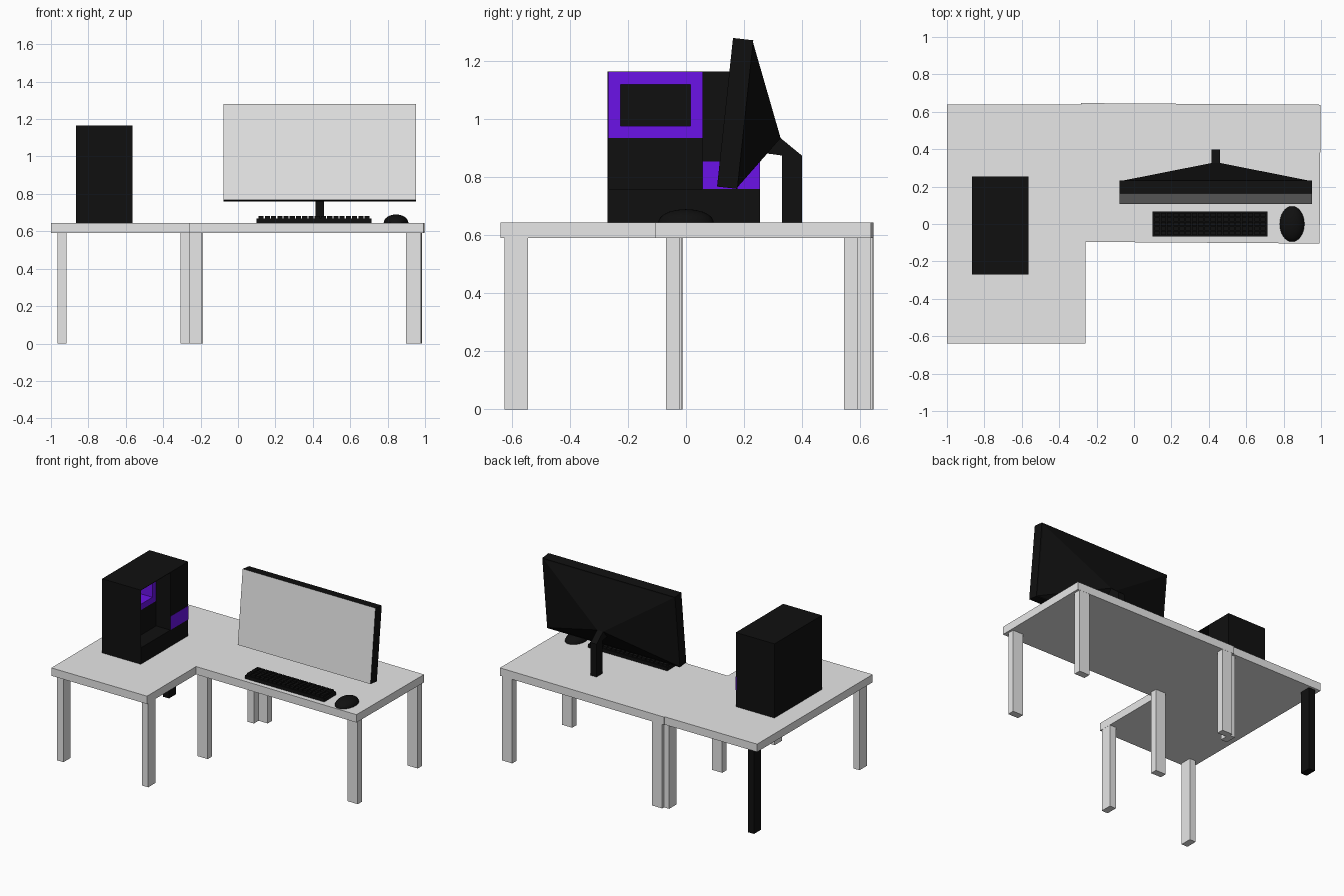
import bpy, bmesh, math
from mathutils import Matrix, Vector

if "Cube" in bpy.data.objects:
    bpy.data.objects.remove(bpy.data.objects["Cube"])


def colour(name, rgb):
    m = bpy.data.materials.new(name)
    m.diffuse_color = (*rgb, 1)
    m.use_nodes = True
    m.node_tree.nodes["Principled BSDF"].inputs["Base Color"].default_value = m.diffuse_color
    return m


GREY = colour("light_grey", (0.8, 0.8, 0.8))
BLACK = colour("black", (0.005, 0.005, 0.005))
PURPLE = colour("purple", (0.145, 0.006, 0.8))


def finish(name, bm, *mats):
    bmesh.ops.recalc_face_normals(bm, faces=bm.faces)
    me = bpy.data.meshes.new(name)
    bm.to_mesh(me)
    bm.free()
    for m in mats:
        me.materials.append(m)
    ob = bpy.data.objects.new(name, me)
    bpy.context.collection.objects.link(ob)
    return ob


def add_box(bm, x, y, z):
    """Add a box given (min, max) on each axis."""
    size = Vector((x[1] - x[0], y[1] - y[0], z[1] - z[0]))
    mid = Vector((x[0] + x[1], y[0] + y[1], z[0] + z[1])) / 2
    bmesh.ops.create_cube(bm, size=1, matrix=Matrix.Translation(mid) @ Matrix.Diagonal((*size, 1)))


def box(name, x, y, z, mat):
    bm = bmesh.new()
    add_box(bm, x, y, z)
    return finish(name, bm, mat)


def prism(name, profile, x0, x1, *mats):
    """Extrude a y-z profile along x."""
    bm = bmesh.new()
    f = bm.faces.new([bm.verts.new((x0, y, z)) for y, z in profile])
    ext = bmesh.ops.extrude_face_region(bm, geom=[f])["geom"]
    bmesh.ops.translate(bm, vec=(x1 - x0, 0, 0),
                        verts=[g for g in ext if isinstance(g, bmesh.types.BMVert)])
    return finish(name, bm, *mats)


# Two identical tables, the second turned to form the L
DESK_Z = 0.645


def table(name, centre, degrees, dark_leg=None):
    turn = Matrix.Translation((*centre, 0)) @ Matrix.Rotation(math.radians(degrees), 4, 'Z')
    parts = [box(name + "_top", (-0.371, 0.371), (-0.64, 0.64), (0.59, DESK_Z), GREY)]
    for side, x in (("left", (-0.336, -0.288)), ("right", (0.322, 0.37))):
        for end, y in (("front", (-0.625, -0.545)), ("back", (0.545, 0.625))):
            mat = BLACK if (side, end) == dark_leg else GREY
            parts.append(box(f"{name}_{end}_{side}_leg", x, y, (0, 0.592), mat))
    for p in parts:
        p.data.transform(turn)


table("side_table", (-0.629, 0), 0, ("left", "back"))
table("main_table", (0.355, 0.271), 89.6)

# Computer case: open right side, with a stepped interior
L, R, INNER = -0.865, -0.565, -0.675
F, M, B = -0.27, 0.057, 0.255
TOP = 1.165
box("case_left_wall", (L, -0.80), (F, B), (DESK_Z, TOP), BLACK)
box("case_middle", (-0.80, INNER), (F, M), (0.76, 0.935), BLACK)
box("case_lower_shroud", (-0.80, R), (F, B), (DESK_Z, 0.76), BLACK)
box("case_rear_column", (-0.80, R), (M, B), (0.76, TOP), BLACK)
box("case_front_panel", (L, R), (F, F + 0.003), (DESK_Z, TOP), BLACK)
box("case_top_panel", (L, R), (F, B), (TOP - 0.003, TOP), BLACK)
box("case_rear_light", (R - 0.004, R + 0.001), (M, B), (0.76, 0.855), PURPLE)

# Purple component with a recessed dark centre
bm = bmesh.new()
add_box(bm, (-0.80, INNER), (F + 0.003, M), (0.935, TOP - 0.003))
bm.faces.ensure_lookup_table()
bm.normal_update()
face = max(bm.faces, key=lambda f: f.normal.x)
bmesh.ops.inset_region(bm, faces=[face], thickness=0.059)
new = bmesh.ops.extrude_discrete_faces(bm, faces=[face])["faces"][0]
bmesh.ops.translate(bm, verts=new.verts, vec=(-0.1, 0, 0))
new.material_index = 1
finish("case_purple_component", bm, PURPLE, BLACK)

# Monitor panel, leaning back, with the screen on its front face
panel = [(0.107, 0.768), (0.162, 1.28), (0.232, 1.272), (0.177, 0.76)]
screen = prism("monitor_panel", panel, -0.077, 0.953, BLACK, GREY)
for p in screen.data.polygons:
    if p.normal.y < -0.8:
        p.material_index = 1

# Monitor back, tapering to the stand mount
bm = bmesh.new()
for x0, x1, ends in ((-0.07, 0.946, ((0.23, 1.268), (0.177, 0.765))),
                     (0.415, 0.461, ((0.326, 0.935), (0.28, 0.882)))):
    for x in (x0, x1):
        for y, z in ends:
            bm.verts.new((x, y, z))
bmesh.ops.convex_hull(bm, input=bm.verts)
finish("monitor_back", bm, BLACK)

# Bent stand
prism("monitor_stand", [(0.28, 0.882), (0.326, 0.935), (0.399, 0.875), (0.399, DESK_Z),
                        (0.33, DESK_Z), (0.33, 0.875)], 0.415, 0.461, BLACK)

# Keyboard: base and rows of keys
box("keyboard_base", (0.1, 0.715), (-0.066, 0.066), (DESK_Z, 0.668), BLACK)
bm = bmesh.new()
cols, rows = 18, 5
dx, dy = 0.6 / cols, 0.12 / rows
for i in range(cols):
    for j in range(rows):
        x, y = 0.107 + i * dx, -0.06 + j * dy
        add_box(bm, (x + 0.003, x + dx - 0.003), (y + 0.002, y + dy - 0.002), (0.665, 0.682))
finish("keyboard_keys", bm, BLACK)

# Mouse: half ellipsoid
bm = bmesh.new()
bmesh.ops.create_uvsphere(bm, u_segments=32, v_segments=16, radius=1)
bmesh.ops.bisect_plane(bm, geom=bm.verts[:] + bm.edges[:] + bm.faces[:], plane_co=(0, 0, 0),
                       plane_no=(0, 0, -1), clear_outer=True)
bmesh.ops.holes_fill(bm, edges=[e for e in bm.edges if e.is_boundary], sides=0)
bm.transform(Matrix.Translation((0.845, 0, DESK_Z)) @ Matrix.Diagonal((0.066, 0.095, 0.045, 1)))
mouse = finish("mouse", bm, BLACK)
mouse.select_set(True)
bpy.context.view_layer.objects.active = mouse
bpy.ops.object.shade_smooth_by_angle()
